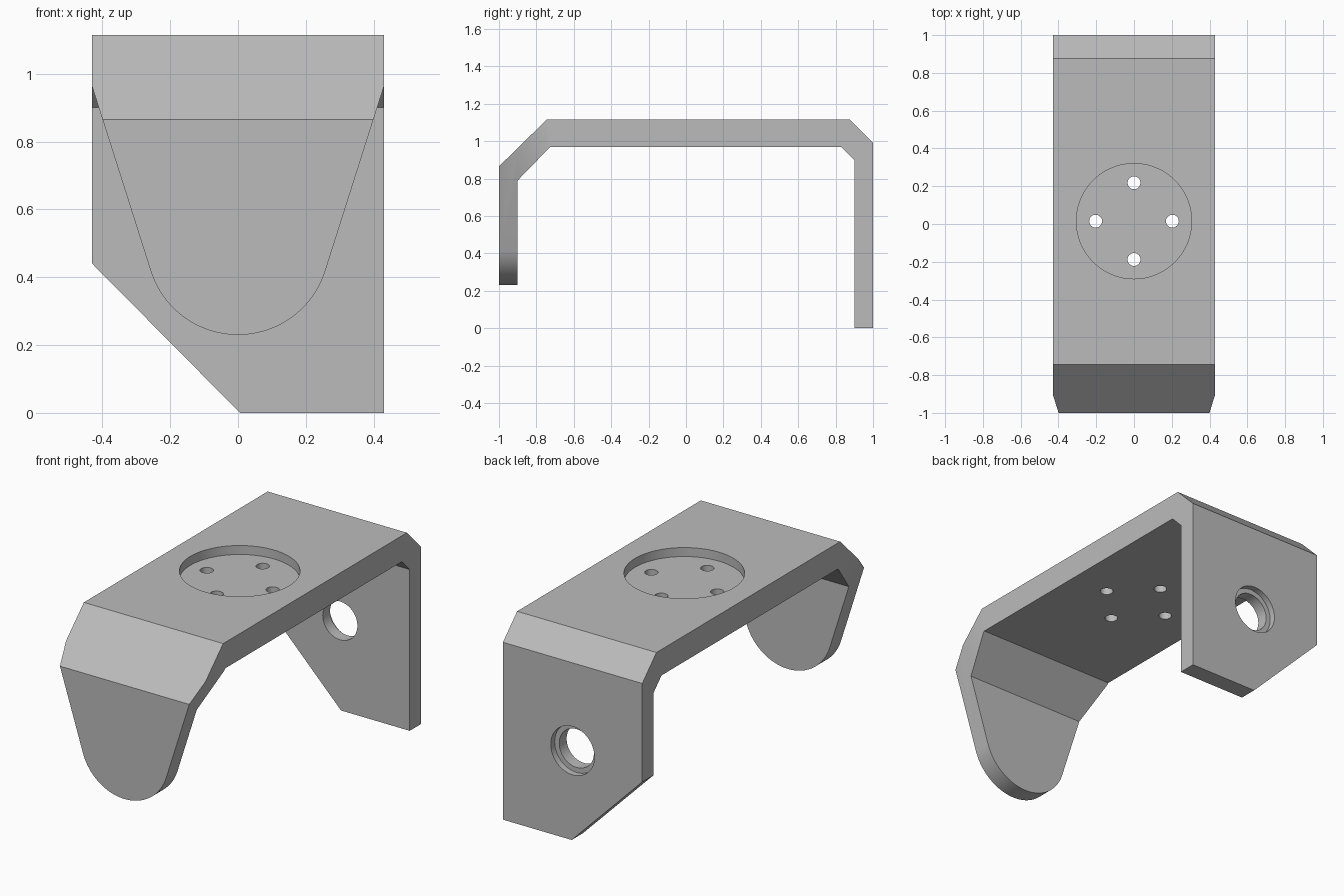
import bpy, bmesh, math
from mathutils import Vector

default = bpy.data.objects.get("Cube")
if default:
    bpy.data.objects.remove(default, do_unlink=True)

grey = bpy.data.materials.new("light grey metal")
grey.use_nodes = True
GREY = (0.5, 0.5, 0.5, 1)
grey.diffuse_color = GREY
grey.node_tree.nodes["Principled BSDF"].inputs["Base Color"].default_value = GREY

HALF = 0.43  # half width of the bracket


def prism(name, points, sweep):
    """Solid made by sweeping a closed 3D outline along a vector."""
    bm = bmesh.new()
    face = bm.faces.new([bm.verts.new(p) for p in points])
    swept = bmesh.ops.extrude_face_region(bm, geom=[face])["geom"]
    bmesh.ops.translate(bm, vec=Vector(sweep),
                        verts=[g for g in swept if isinstance(g, bmesh.types.BMVert)])
    bmesh.ops.recalc_face_normals(bm, faces=bm.faces)
    mesh = bpy.data.meshes.new(name)
    bm.to_mesh(mesh)
    bm.free()
    mesh.materials.append(grey)
    obj = bpy.data.objects.new(name, mesh)
    bpy.context.collection.objects.link(obj)
    return obj


def ring(radius, steps):
    return [(radius * math.cos(2 * math.pi * i / steps),
             radius * math.sin(2 * math.pi * i / steps)) for i in range(steps)]


def cut(target, cutter):
    """Subtract the cutter from the target and discard it."""
    mod = target.modifiers.new("cut", "BOOLEAN")
    mod.operation, mod.solver, mod.object = "DIFFERENCE", "EXACT", cutter
    bpy.context.view_layer.objects.active = target
    bpy.ops.object.modifier_apply(modifier=mod.name)
    bpy.data.objects.remove(cutter, do_unlink=True)


def drill_down(x, y, radius, bottom, steps):
    cut(bracket, prism("drill", [(x + a, y + b, bottom) for a, b in ring(radius, steps)],
                       (0, 0, 1.3 - bottom)))


def drill_back(z, radius, start, steps):
    cut(bracket, prism("drill", [(a, start, z + b) for a, b in ring(radius, steps)],
                       (0, 1.2 - start, 0)))


# Bent plate: side profile swept across the width
profile = [(-1, 0.2), (-1, 0.865), (-0.745, 1.115), (0.875, 1.115), (1, 0.99), (1, 0),
           (0.9, 0), (0.9, 0.9), (0.83, 0.97), (-0.725, 0.97), (-0.9, 0.79), (-0.9, 0.2)]
bracket = prism("bracket", [(-HALF, y, z) for y, z in profile], (2 * HALF, 0, 0))

# Tapered front tongue with a rounded end
AXIS, ROUND = 0.5, 0.27
tilt = math.radians(17.2)
arc = []
for i in range(49):
    a = -tilt - (math.pi - 2 * tilt) * i / 48
    arc.append((ROUND * math.cos(a), AXIS + ROUND * math.sin(a)))
waste = [(0.44, 0.993)] + arc + [(-0.44, 0.993), (-0.6, 0.993), (-0.6, 0.1), (0.6, 0.1), (0.6, 0.993)]
# Keep the waste below the flat top plate
cut(bracket, prism("tongue_waste", [(x, -1.1, z) for x, z in waste], (0, 0.37, 0)))

# Clipped lower corner of the back plate
corner = [(-HALF - 0.1, 0.541), (0.105, -0.1), (-HALF - 0.1, -0.1)]
cut(bracket, prism("corner_waste", [(x, 0.8, z) for x, z in corner], (0, 0.4, 0)))

# Round recess and four screw holes in the top
CENTRE = 0.015
drill_down(0, CENTRE, 0.305, 1.065, 96)
for dx, dy in ring(0.203, 4):
    drill_down(dx, CENTRE + dy, 0.034, 0.9, 32)

# Counterbored pivot hole in the back plate
drill_back(AXIS, 0.135, 0.965, 64)
drill_back(AXIS, 0.107, 0.8, 64)

# Smooth round walls, sharp bends
bpy.ops.object.select_all(action="DESELECT")
bracket.select_set(True)
bpy.context.view_layer.objects.active = bracket
bpy.ops.object.shade_smooth_by_angle(angle=math.radians(20))
